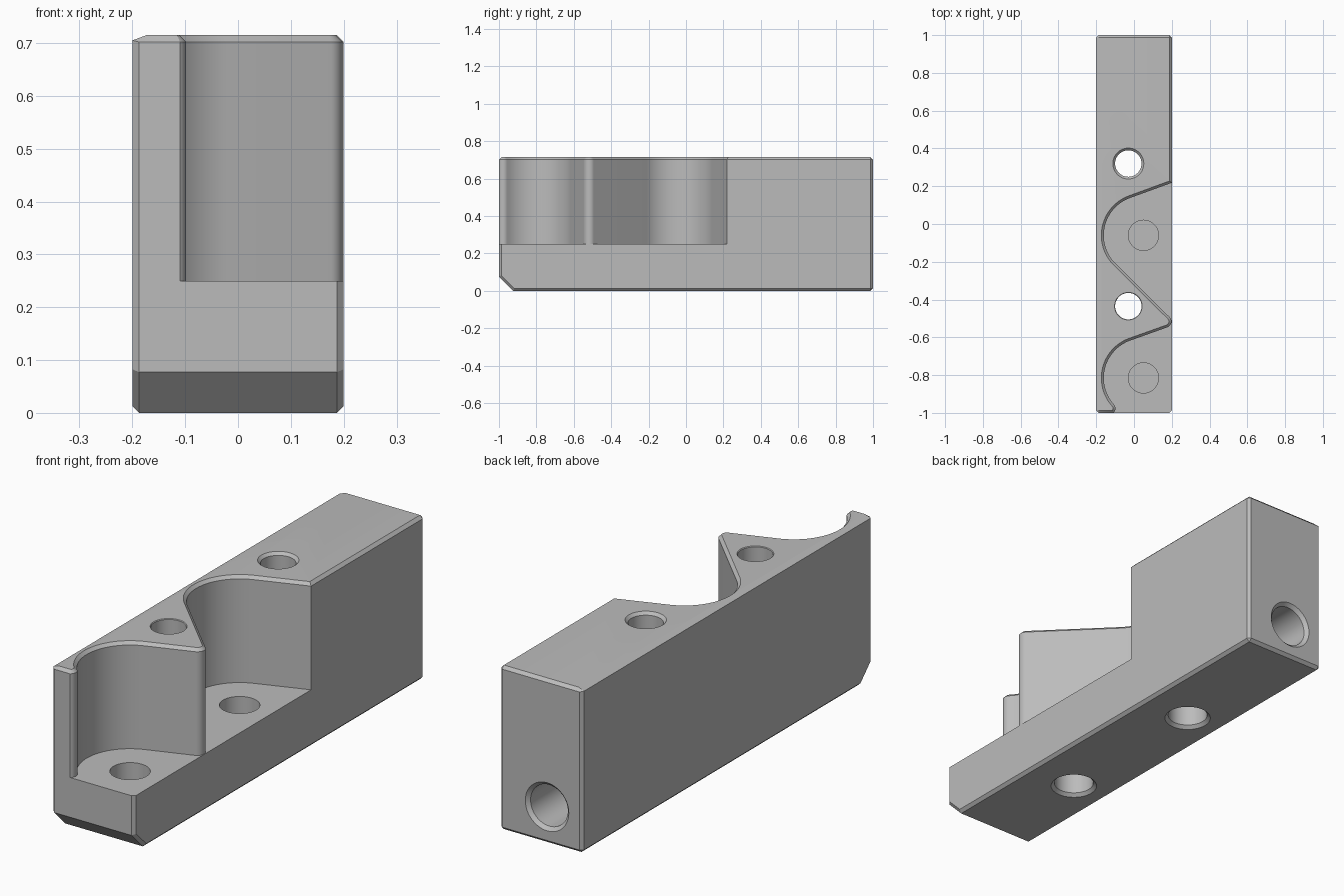
import bpy
import bmesh
from math import cos, sin, radians, tau
from mathutils import Vector, Matrix

cube = bpy.data.objects.get("Cube")
if cube:
    bpy.data.objects.remove(cube, do_unlink=True)

HEIGHT, FLOOR, CHAMFER = 0.715, 0.25, 0.013

grey = bpy.data.materials.new("plain_grey")
grey.use_nodes = True
grey.diffuse_color = (0.5, 0.5, 0.5, 1)
grey.node_tree.nodes["Principled BSDF"].inputs["Base Color"].default_value = (0.5, 0.5, 0.5, 1)


def add_object(name, bm):
    bmesh.ops.recalc_face_normals(bm, faces=bm.faces)
    mesh = bpy.data.meshes.new(name)
    bm.to_mesh(mesh)
    bm.free()
    mesh.materials.append(grey)
    obj = bpy.data.objects.new(name, mesh)
    bpy.context.collection.objects.link(obj)
    return obj


def loft(name, rings, matrix=Matrix()):
    """Closed solid through rings of equal point count."""
    bm = bmesh.new()
    loops = [[bm.verts.new(matrix @ Vector(p)) for p in ring] for ring in rings]
    n = len(loops[0])
    for a, b in zip(loops, loops[1:]):
        for i in range(n):
            j = (i + 1) % n
            bm.faces.new((a[i], a[j], b[j], b[i]))
    bm.faces.new(loops[0])
    bm.faces.new(loops[-1])
    return add_object(name, bm)


def drill(name, profile, matrix, sides=48):
    """Round cutter from (radius, height) steps."""
    rings = [[(r * cos(tau * i / sides), r * sin(tau * i / sides), z)
              for i in range(sides)] for r, z in profile]
    return loft(name, rings, matrix)


def arc(cx, cy, r, start, end, steps):
    angles = [radians(start + (end - start) * i / steps) for i in range(steps + 1)]
    return [Vector((cx + r * cos(a), cy + r * sin(a))) for a in angles]


def offset(path, d):
    """Shift a path sideways, into the solid."""
    result = []
    for i, p in enumerate(path):
        t = (path[min(i + 1, len(path) - 1)] - path[max(i - 1, 0)]).normalized()
        result.append(p + d * Vector((t.y, -t.x)))
    return result


# Chamfered block
bm = bmesh.new()
bmesh.ops.create_cube(bm, size=1, matrix=Matrix.Translation((0, 0, HEIGHT / 2))
                      @ Matrix.Diagonal((0.4, 2, HEIGHT, 1)))
front_low = [e for e in bm.edges if all(v.co.y < 0 and v.co.z < 0.1 for v in e.verts)]
bmesh.ops.bevel(bm, geom=front_low, offset=0.077, segments=1, affect='EDGES')


def on_ramp(edge):
    across = abs(edge.verts[0].co.x - edge.verts[1].co.x) > 0.1
    return across and all(v.co.y < 0 and v.co.z < 0.1 for v in edge.verts)


sharp = [e for e in bm.edges if not on_ramp(e)]
bmesh.ops.bevel(bm, geom=sharp, offset=CHAMFER, segments=1, affect='EDGES')
# Shallower chamfer along the right top edge
for v in bm.verts:
    if v.co.x < -0.18 and v.co.z > HEIGHT - 0.001:
        v.co.x = -0.173
    elif v.co.x < -0.199 and v.co.z > 0.6:
        v.co.z = 0.705
body = add_object("clamp_block", bm)

# Pocket wall: two round seats, a rounded nose between them and a rounded front lip
PEGS = (-0.06, -0.815)
wall = [Vector((0.26, 0.24))]
wall += arc(0.05, PEGS[0], 0.21, 110, 225, 28)
wall += arc(0.165, -0.516, 0.033, 45, -70, 12)
wall += arc(0.05, PEGS[1], 0.21, 110, 222, 28)
wall += arc(-0.128, -0.976, 0.03, 42, -75, 12)[1:]
outside = [Vector(p) for p in ((-0.12, -1.1), (0.4, -1.1), (0.4, 0.24))]
layers = ((FLOOR, 0), (HEIGHT - CHAMFER, 0), (HEIGHT, CHAMFER), (HEIGHT + 0.1, CHAMFER))
cutters = [loft("pocket_cutter", [[(p.x, p.y, z) for p in offset(wall, d) + outside]
                                  for z, d in layers])]

# Bolt holes right through, wider underneath
for y, rim in ((0.32, 0.082), (-0.435, 0.073)):
    steps = ((0.11, -CHAMFER), (0.083, 0.014), (0.083, 0.22), (0.07, 0.22),
             (0.07, HEIGHT + 0.07 - rim), (rim, HEIGHT), (rim, HEIGHT + 0.1))
    cutters.append(drill("bolt_cutter", steps, Matrix.Translation((-0.03, y, 0))))

# Blind holes in the pocket floors
for y in PEGS:
    cutters.append(drill("peg_cutter", ((0.08, 0.1), (0.08, 0.3)),
                         Matrix.Translation((0.05, y, 0))))

# Bore in the back face
into_back = Matrix.Translation((-0.03, 1, 0.16)) @ Matrix.Rotation(radians(90), 4, 'X')
cutters.append(drill("back_bore_cutter", ((0.12, -0.015), (0.09, 0.015), (0.09, 0.5)), into_back))

# Cut everything out of the block
bpy.ops.object.select_all(action='DESELECT')
body.select_set(True)
bpy.context.view_layer.objects.active = body
for cutter in cutters:
    cutter.hide_render = True
    mod = body.modifiers.new("cut", 'BOOLEAN')
    mod.operation = 'DIFFERENCE'
    mod.solver = 'EXACT'
    mod.object = cutter
    bpy.ops.object.modifier_apply(modifier=mod.name)
    bpy.data.objects.remove(cutter, do_unlink=True)

bpy.ops.object.shade_smooth_by_angle(angle=radians(25))
